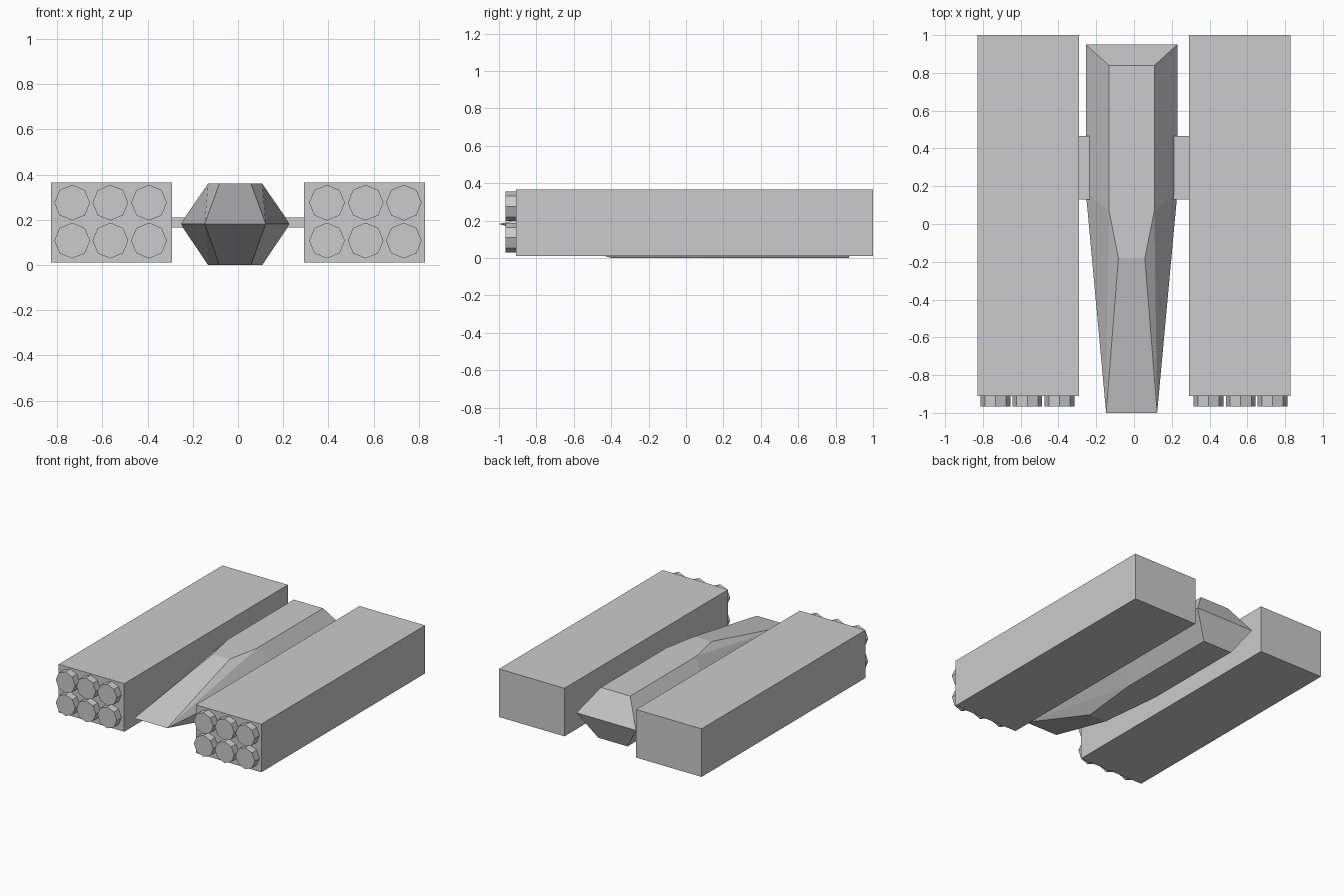
import bpy, bmesh, math

if "Cube" in bpy.data.objects:
    bpy.data.objects.remove(bpy.data.objects["Cube"])

BODY_X = -0.0125   # the body sits slightly off centre


def box(name, x0, x1, y0, y1, z0, z1):
    bpy.ops.mesh.primitive_cube_add(
        size=1, location=((x0 + x1) / 2, (y0 + y1) / 2, (z0 + z1) / 2))
    ob = bpy.context.object
    ob.name = name
    ob.scale = (x1 - x0, y1 - y0, z1 - z0)
    bpy.ops.object.transform_apply(location=False, rotation=False, scale=True)
    return ob


def octagon_cap(name, x, z):
    # eight-sided stub with a corner pointing up, facing -y
    bpy.ops.mesh.primitive_cylinder_add(
        vertices=8, radius=0.079, depth=0.06, location=(x, -0.935, z),
        rotation=(math.pi / 2, 0, 0))
    bpy.context.object.name = name


# side pods, their front caps and the struts to the body
for side, s in (("left", -1), ("right", 1)):
    xs = sorted((s * 0.2925, s * 0.8275))
    box(side + "_pod", *xs, -0.91, 1.0, 0.01, 0.365)
    xs = sorted((s * 0.18 + BODY_X, s * 0.30))
    box(side + "_strut", *xs, 0.13, 0.465, 0.165, 0.21)
    for i, x in enumerate((0.394, 0.565, 0.734)):
        for row, z in (("lower", 0.108), ("upper", 0.276)):
            octagon_cap(f"{side}_{row}_cap_{i + 1}", s * x, z)

# central body: three lengthwise edge lines (y, half width) per side
rails = {
    "top": (0.36, [(-0.18, 0.07), (0.07, 0.12), (0.84, 0.12)]),
    "mid": (0.182, [(-1.0, 0.135), (0.17, 0.2425), (0.95, 0.2425)]),
    "low": (0.0, [(-0.40, 0.07), (0.07, 0.12), (0.87, 0.12)]),
}
bm = bmesh.new()
v = {}
for key, (z, pts) in rails.items():
    for i, (y, w) in enumerate(pts):
        for s in (-1, 1):
            v[key, i, s] = bm.verts.new((s * w, y, z))

for key in ("top", "low"):
    # flat deck or keel, in two sections
    for i in (0, 1):
        bm.faces.new([v[key, i, -1], v[key, i, 1],
                      v[key, i + 1, 1], v[key, i + 1, -1]])
    # nose slope and tail slope
    for i in (0, 2):
        bm.faces.new([v["mid", i, -1], v["mid", i, 1],
                      v[key, i, 1], v[key, i, -1]])
    # flanks: two nose triangles and a rear panel
    for s in (-1, 1):
        tip, bend, tail = (v["mid", i, s] for i in range(3))
        a, b, c = (v[key, i, s] for i in range(3))
        bm.faces.new([tip, b, a])
        bm.faces.new([tip, bend, b])
        bm.faces.new([bend, tail, c, b])

bmesh.ops.recalc_face_normals(bm, faces=bm.faces)
mesh = bpy.data.meshes.new("central_body")
bm.to_mesh(mesh)
bm.free()
body = bpy.data.objects.new("central_body", mesh)
body.location.x = BODY_X
bpy.context.collection.objects.link(body)
